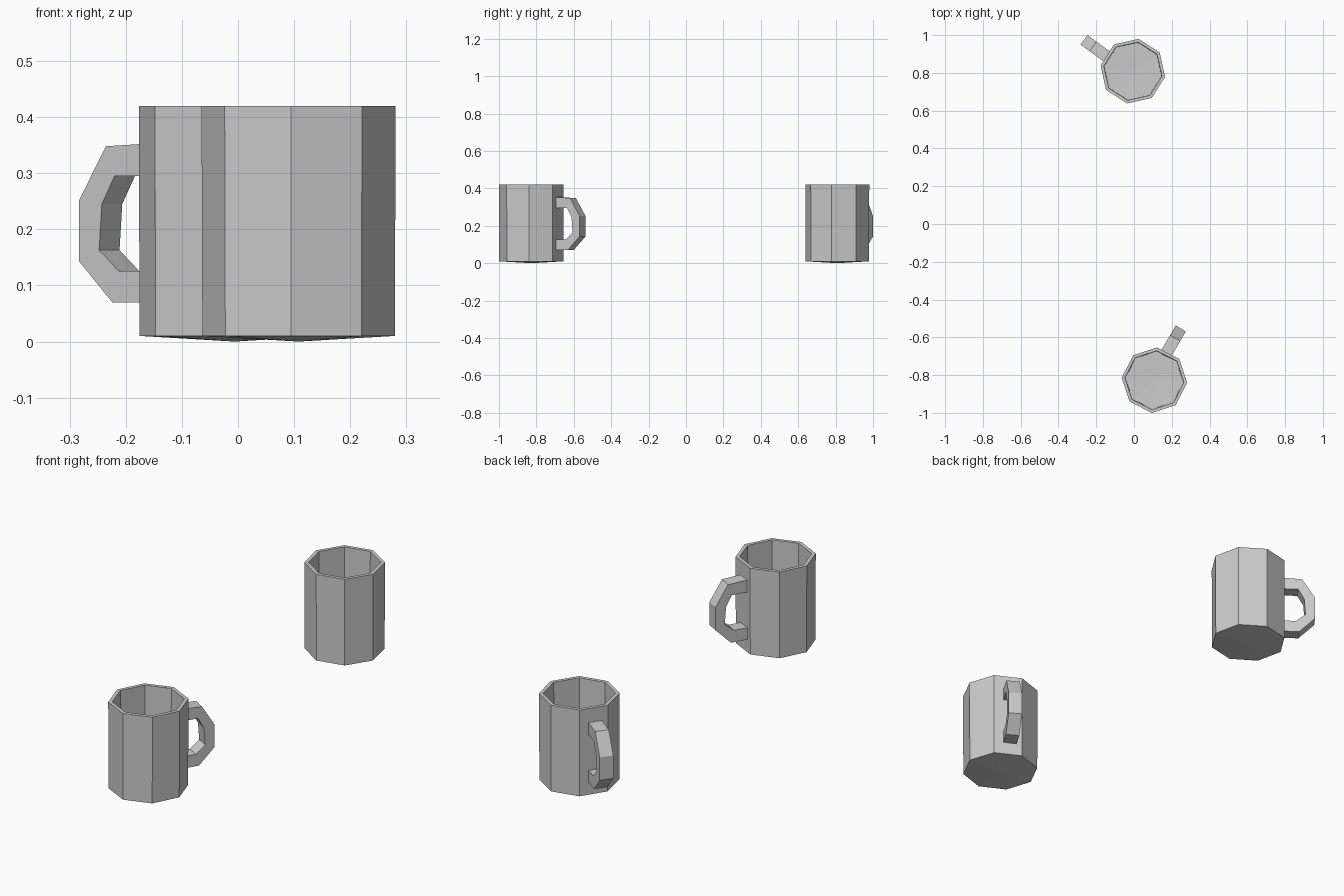
import bpy, bmesh, math
from mathutils import Matrix, Vector

cube = bpy.data.objects.get("Cube")
if cube:
    bpy.data.objects.remove(cube, do_unlink=True)

SIDES = 8
grey = bpy.data.materials.new("plain grey")
grey.use_nodes = True
grey.diffuse_color = (0.6, 0.6, 0.6, 1)
grey.node_tree.nodes["Principled BSDF"].inputs["Base Color"].default_value = (0.6, 0.6, 0.6, 1)


def finish(bm, name, location, angle):
    """Turn a bmesh into a flat-shaded object standing at its place."""
    bmesh.ops.recalc_face_normals(bm, faces=bm.faces)
    mesh = bpy.data.meshes.new(name)
    bm.to_mesh(mesh)
    bm.free()
    mesh.materials.append(grey)
    obj = bpy.data.objects.new(name, mesh)
    obj.location = location
    obj.rotation_euler.z = math.radians(angle)
    bpy.context.collection.objects.link(obj)
    return obj


def make_cup(name, location, angle):
    """Eight-sided cup: rings of (radius, height), closed by shallow fans."""
    bm = bmesh.new()
    profile = [(0.172, 0.01), (0.1735, 0.42), (0.156, 0.42), (0.153, 0.03)]
    rings = []
    for radius, z in profile:
        rings.append([bm.verts.new((radius * math.cos(math.tau * i / SIDES),
                                    radius * math.sin(math.tau * i / SIDES), z))
                      for i in range(SIDES)])
    under = bm.verts.new((0, 0, 0))
    floor = bm.verts.new((0, 0, 0.025))
    for i in range(SIDES):
        j = (i + 1) % SIDES
        for a, b in zip(rings, rings[1:]):
            bm.faces.new((a[i], a[j], b[j], b[i]))
        bm.faces.new((under, rings[0][j], rings[0][i]))
        bm.faces.new((floor, rings[-1][i], rings[-1][j]))
    return finish(bm, name, location, angle)


def make_handle(name, location, angle):
    """Angular loop: outer and inner outlines (reach, height) given a width."""
    outer = [(0.152, 0.353), (0.248, 0.348), (0.307, 0.252),
             (0.307, 0.143), (0.234, 0.07), (0.152, 0.07)]
    inner = [(0.152, 0.295), (0.229, 0.295), (0.257, 0.245),
             (0.263, 0.163), (0.22, 0.126), (0.152, 0.126)]
    near, far = -0.013, 0.049
    bm = bmesh.new()
    sections = []
    for (ro, zo), (ri, zi) in zip(outer, inner):
        sections.append([bm.verts.new(p) for p in
                         ((ro, near, zo), (ro, far, zo), (ri, far, zi), (ri, near, zi))])
    for a, b in zip(sections, sections[1:]):
        for i in range(4):
            j = (i + 1) % 4
            bm.faces.new((a[i], a[j], b[j], b[i]))
    bm.faces.new(sections[0])
    bm.faces.new(sections[-1])
    return finish(bm, name, location, angle)


# Two mugs, each turned its own way; the handle sits a little off square
for label, location, turn in (("front", (0.108, -0.827, 0), -4.4),
                              ("back", (-0.006, 0.809, 0), 80)):
    make_cup(label + "_mug_cup", location, turn)
    make_handle(label + "_mug_handle", location, turn + 64)
